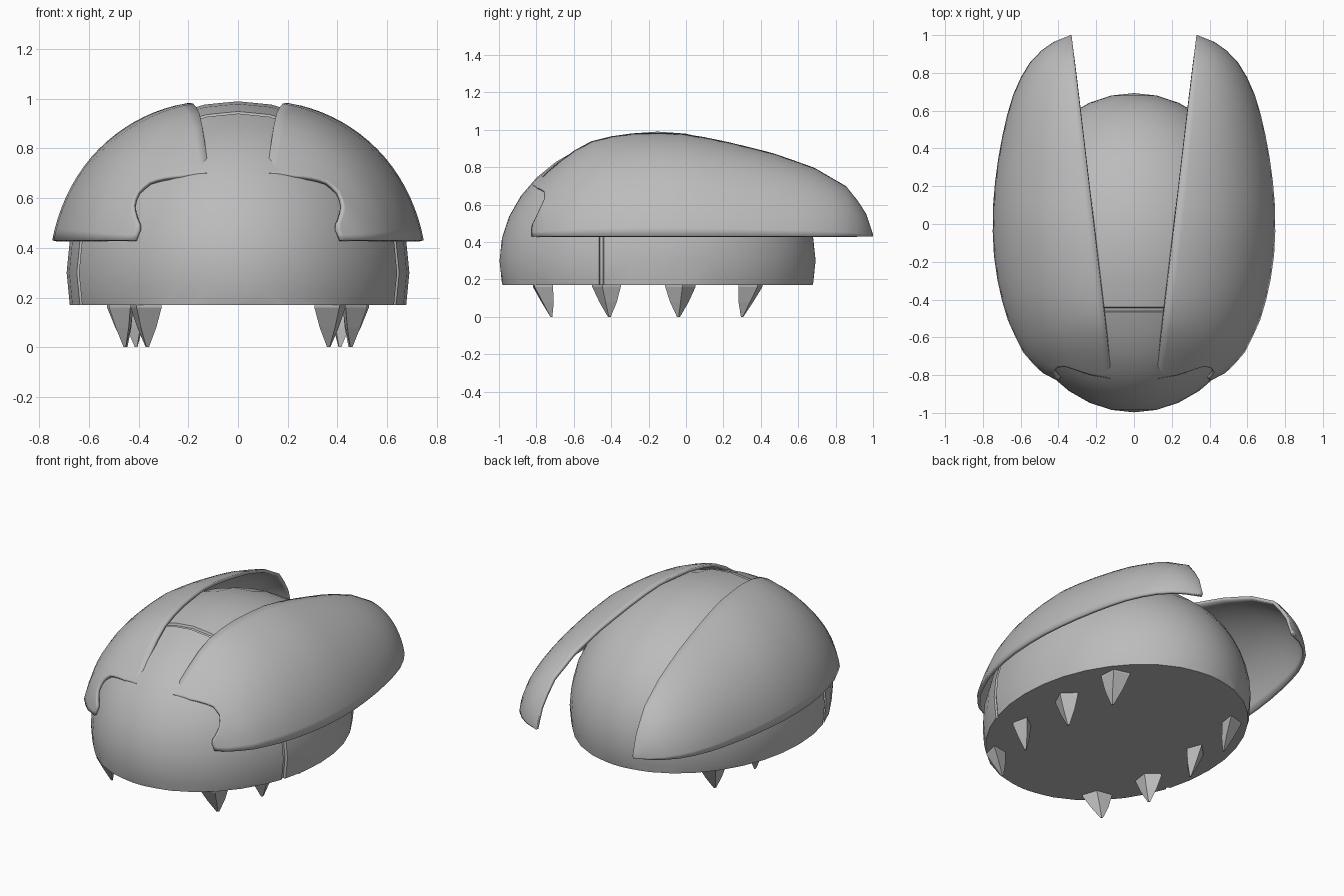
import bpy, bmesh, math
from mathutils import Vector

if "Cube" in bpy.data.objects:
    bpy.data.objects.remove(bpy.data.objects["Cube"])

grey = bpy.data.materials.new("shell grey")
grey.diffuse_color = (0.5, 0.5, 0.5, 1)
grey.use_nodes = True
grey.node_tree.nodes["Principled BSDF"].inputs["Base Color"].default_value = grey.diffuse_color


def finish(name, bm, smooth=True):
    bmesh.ops.recalc_face_normals(bm, faces=bm.faces)
    me = bpy.data.meshes.new(name)
    bm.to_mesh(me)
    bm.free()
    me.materials.append(grey)
    ob = bpy.data.objects.new(name, me)
    bpy.context.collection.objects.link(ob)
    bpy.context.view_layer.objects.active = ob
    ob.select_set(True)
    if smooth:
        bpy.ops.object.shade_smooth_by_angle(angle=math.radians(35))
    ob.select_set(False)
    return ob


def lerp(table, v):
    if v <= table[0][0]:
        return table[0][1]
    for (a, p), (b, q) in zip(table, table[1:]):
        if v <= b:
            return p + (q - p) * (v - a) / (b - a)
    return table[-1][1]


# Body: ellipsoid lathed along y, shallow groove behind the head, flat underside
CY, RY, R, CZ = -0.152, 0.845, 0.69, 0.30
stations = [(CY - RY * math.cos(math.pi * i / 18), 0) for i in range(1, 18)]
stations = [s for s in stations if abs(s[0] + 0.452) > 0.03]
stations += [(-0.466, 0), (-0.461, 0.012), (-0.444, 0.012), (-0.439, 0)]
stations.sort()
bm = bmesh.new()
rings, N = [], 32
for y, inset in stations:
    r = R * math.sqrt(1 - ((y - CY) / RY) ** 2) - inset
    rings.append([bm.verts.new((r * math.sin(2 * math.pi * k / N), y,
                                CZ + r * math.cos(2 * math.pi * k / N))) for k in range(N)])
for a, b in zip(rings, rings[1:]):
    for k in range(N):
        bm.faces.new((a[k], a[(k + 1) % N], b[(k + 1) % N], b[k]))
for ring, y in ((rings[0], CY - RY), (rings[-1], CY + RY)):
    pole = bm.verts.new((0, y, CZ))
    for k in range(N):
        bm.faces.new((ring[k], ring[(k + 1) % N], pole))
bmesh.ops.recalc_face_normals(bm, faces=bm.faces)
cut = bmesh.ops.bisect_plane(bm, geom=bm.verts[:] + bm.edges[:] + bm.faces[:],
                             plane_co=(0, 0, 0.17), plane_no=(0, 0, -1), clear_outer=True)
edges = [e for e in cut["geom_cut"] if isinstance(e, bmesh.types.BMEdge)]
bmesh.ops.contextual_create(bm, geom=edges)
finish("body", bm)

# Wing cases: arched sections swept from a notched front edge to the rear tip
WIDTH = [(-.85, .37), (-.83, .405), (-.78, .50), (-.67, .595), (-.5, .672), (-.36, .712),
         (-.2, .74), (0, .75), (.15, .745), (.4, .712), (.65, .655), (.83, .575),
         (.95, .46), (1, .335)]
HEIGHT = [(-.85, .67), (-.82, .70), (-.74, .775), (-.63, .87), (-.52, .935), (-.4, .965),
          (-.3, .98), (-.12, .985), (0, .98), (.2, .94), (.45, .88), (.68, .80),
          (.87, .69), (.96, .56), (1, .44)]
NOTCH = [(0, -.82), (.23, -.80), (.44, -.758), (.55, -.758), (.71, -.795), (.86, -.828), (1, -.825)]
A0, A1, ZB = math.radians(9), math.radians(79), 0.43


def wing_point(y, t):
    inner = 0.12 + 0.117 * (y + 0.8)
    a = A0 + (A1 - A0) * t
    fx = (math.sin(a) - math.sin(A0)) / (math.sin(A1) - math.sin(A0))
    fz = (math.cos(a) - math.cos(A1)) / (math.cos(A0) - math.cos(A1))
    return Vector((inner + (lerp(WIDTH, y) - inner) * fx, y, ZB + (lerp(HEIGHT, y) - ZB) * fz))


ROWS, COLS = 22, 18
for side, name in ((1, "right_wing_case"), (-1, "left_wing_case")):
    bm = bmesh.new()
    grid = []
    for i in range(ROWS + 1):
        s = (1 - math.cos(math.pi * i / ROWS)) / 2
        row = []
        for j in range(COLS + 1):
            y0 = lerp(NOTCH, j / COLS)
            p = wing_point(y0 + (1 - y0) * s, j / COLS)
            row.append(bm.verts.new((side * p.x, p.y, p.z)))
        grid.append(row)
    for a, b in zip(grid, grid[1:]):
        for j in range(COLS):
            bm.faces.new((a[j], a[j + 1], b[j + 1], b[j]))
    bmesh.ops.recalc_face_normals(bm, faces=bm.faces)
    bm.normal_update()
    if sum(f.normal.z for f in bm.faces) < 0:
        bmesh.ops.reverse_faces(bm, faces=bm.faces)
    me_ob = finish(name, bm)
    # make sure the outside faces up, then thicken inward
    if sum(p.normal.z for p in me_ob.data.polygons) < 0:
        me_ob.data.flip_normals()
    mod = me_ob.modifiers.new("thickness", "SOLIDIFY")
    mod.thickness, mod.offset = 0.018, -1
    me_ob.modifiers.move(len(me_ob.modifiers) - 1, 0)

# Feet: four faceted claws on each side, (base x, base y, tip x, tip y)
FEET = [(.37, -.765, .365, -.72), (.465, -.425, .455, -.41),
        (.47, -.03, .45, -.04), (.425, .345, .41, .30)]
for side, word in ((1, "right"), (-1, "left")):
    for n, (bx, by, tx, ty) in enumerate(FEET):
        bm = bmesh.new()
        out = Vector((bx, (by - CY) * 0.7, 0)).normalized()
        tan = Vector((-out.y, out.x, 0))
        loops = []
        for z, f, k in ((.20, 1, 0), (.16, .97, 0), (.08, .6, .55), (0, .1, 1)):
            c = Vector((bx + (tx - bx) * k, by + (ty - by) * k, z))
            pts = [c + out * .06 * f, c + tan * .085 * f, c - out * .05 * f, c - tan * .085 * f]
            loops.append([bm.verts.new((side * p.x, p.y, p.z)) for p in pts])
        for a, b in zip(loops, loops[1:]):
            for k in range(4):
                bm.faces.new((a[k], a[(k + 1) % 4], b[(k + 1) % 4], b[k]))
        bm.faces.new(loops[0])
        bm.faces.new(loops[-1])
        finish(f"{word}_foot_{n + 1}", bm, smooth=False)
